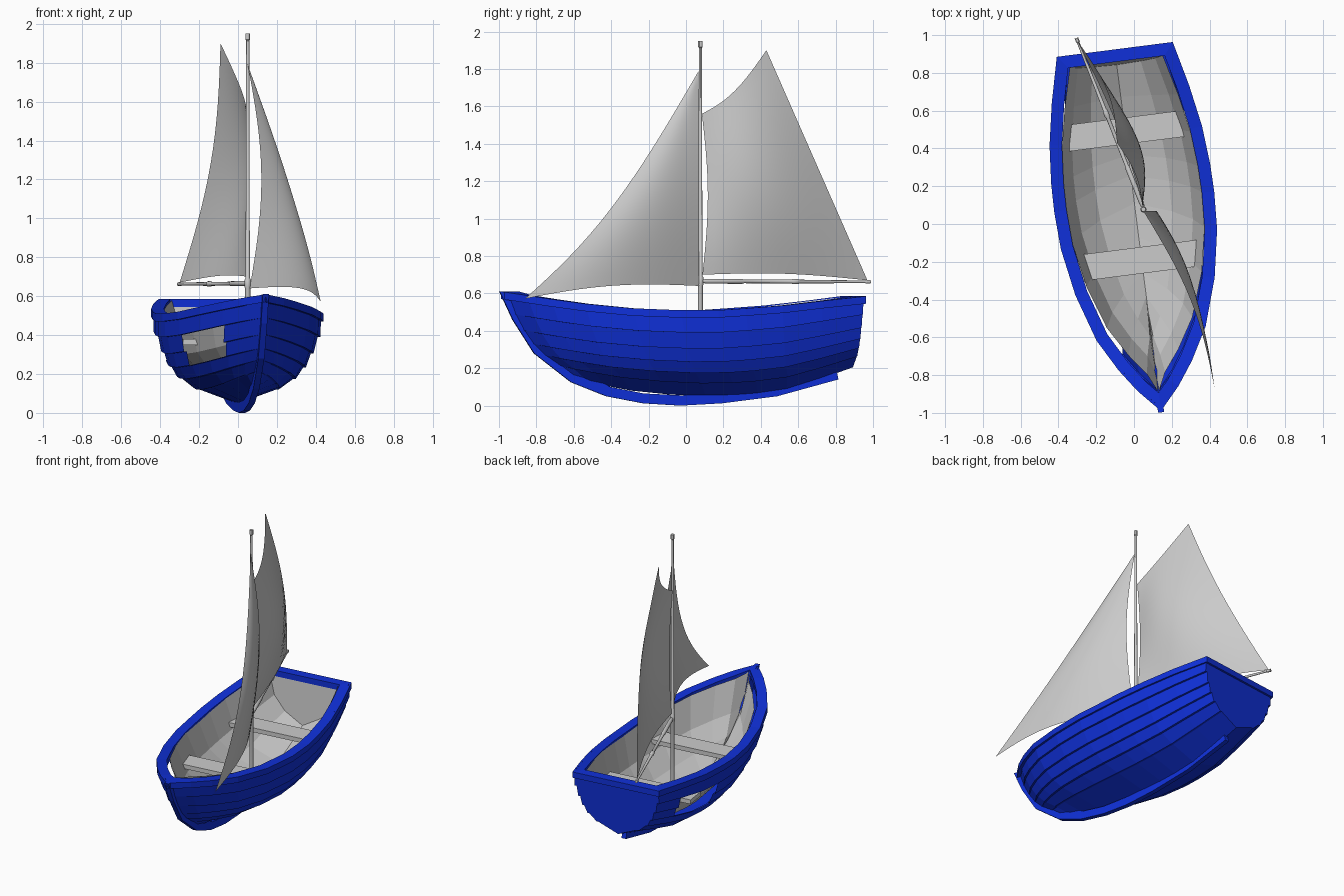
import bpy, bmesh
from math import sin, pi
from mathutils import Matrix, Vector

if "Cube" in bpy.data.objects:
    bpy.data.objects.remove(bpy.data.objects["Cube"])

BLUE = bpy.data.materials.new("blue_paint")
BLUE.diffuse_color = (0.005, 0.03, 0.7, 1)
BLUE.use_nodes = True
BLUE.node_tree.nodes["Principled BSDF"].inputs["Base Color"].default_value = BLUE.diffuse_color
# The hull is turned a little about z
HEADING = Matrix.Translation((0.02, -0.03, 0)) @ Matrix.Rotation(0.127, 4, 'Z')


def lerp(a, b, t):
    return a + (b - a) * t


def grid(name, rows, mat=None, xf=None, smooth=False, skip=(), cap=False, solid=True):
    """Skin rows of points with quads; skip = (row, column) cells left open."""
    bm = bmesh.new()
    vs = [[bm.verts.new(p) for p in r] for r in rows]
    for i in range(len(rows) - 1):
        for j in range(len(rows[0]) - 1):
            if (i, j) not in skip:
                bm.faces.new((vs[i][j], vs[i][j + 1], vs[i + 1][j + 1], vs[i + 1][j]))
    if cap:
        bm.faces.new(vs[-1])
    bmesh.ops.remove_doubles(bm, verts=bm.verts, dist=0.0005)
    if solid:
        bmesh.ops.recalc_face_normals(bm, faces=bm.faces)
    for f in bm.faces:
        f.smooth = smooth
    if xf:
        bm.transform(xf)
    me = bpy.data.meshes.new(name)
    bm.to_mesh(me)
    bm.free()
    ob = bpy.data.objects.new(name, me)
    bpy.context.collection.objects.link(ob)
    if mat:
        me.materials.append(mat)
    return ob


# Hull stations: sheer y, half beam, sheer z, keel z
STATIONS = [(-.95, 0, .61, .15), (-.84, .10, .59, .125), (-.72, .185, .57, .105),
            (-.55, .28, .545, .08), (-.30, .36, .52, .06), (-.05, .405, .51, .05),
            (.15, .415, .51, .053), (.30, .412, .52, .062), (.50, .395, .535, .085),
            (.72, .355, .56, .14), (.95, .30, .585, .205)]
# Plank edges: height fraction, width fraction, y where the edge meets the stem
EDGES = [(1, 1, -.95), (.74, .96, -.905), (.555, .88, -.86), (.40, .79, -.81),
         (.27, .67, -.75), (.15, .46, -.67), (0, 0, -.58)]


def hull_point(st, f, g, bow, lap=0):
    y, w, sz, kz = st
    s = (y + .95) / 1.9
    return Vector((w * g + lap * min(1, w / .1), lerp(bow, lerp(.93, .95, f), s),
                   lerp(kz, sz, f)))


def mirrored(pts):
    return [Vector((-p.x, p.y, p.z)) for p in pts] + pts[::-1]


# Clinker hull: each plank's lower edge laps outside the next one
rows = []
for st in STATIONS:
    half = []
    for a, b in zip(EDGES, EDGES[1:]):
        half += [hull_point(st, *a), hull_point(st, *b, lap=.014 if b[0] else 0)]
    rows.append(mirrored(half))
# Missing planks on the left side
holes = {(i, j) for i in (2, 3, 7, 8) for j in (2, 3, 4)}
grid("hull_planks", rows, BLUE, HEADING, skip=holes, cap=True)

# Inner lining
rows = []
for y, w, sz, kz in STATIONS:
    half = []
    for f, g, bow in ((.98, 1, -.95), (.5, .86, -.84), (.22, .6, -.72), (0, 0, -.58)):
        p = hull_point((y, w, sz, kz), f, g, bow)
        p.x = max(0, p.x - .052)
        p.y = p.y * .93 + .015
        p.z += .045 * (1 - f)
        half.append(p)
    rows.append(mirrored(half))
grid("inner_lining", rows, None, HEADING, cap=True)

# Rim: box section swept round the sheer outline
outline = [Vector((-w, y, z)) for y, w, z, _ in STATIONS]
outline += [Vector((w, y, z)) for y, w, z, _ in STATIONS[:0:-1]]
rows = []
for i, p in enumerate(outline):
    a = (p - outline[i - 1]).to_2d().normalized()
    b = (outline[(i + 1) % len(outline)] - p).to_2d().normalized()
    na, nb = Vector((a.y, -a.x)), Vector((b.y, -b.x))
    if na.dot(Vector((-p.x, -p.y))) < 0:
        na = -na
    if nb.dot(Vector((-p.x, -p.y))) < 0:
        nb = -nb
    m = (na + nb) / (1 + na.dot(nb))
    m = Vector((m.x, m.y, 0))
    o, n = p - m * .012, p + m * .054
    d = Vector((0, 0, .04))
    rows.append([o, n, n - d, o - d, o])
grid("rim", rows + rows[:1], BLUE, HEADING)

# Stem and keel bar: outer y, z then inner y, z
BAR = [(-.975, .61, -.86, .60), (-.905, .46, -.80, .47), (-.79, .28, -.70, .33),
       (-.59, .125, -.54, .19), (-.40, .05, -.38, .10), (-.20, .012, -.2, .065),
       (0, 0, 0, .055), (.22, .012, .22, .06), (.52, .05, .51, .095), (.85, .14, .84, .19)]
rows = []
for oy, oz, iy, iz in BAR:
    r = [Vector(c) for c in ((-.016, oy, oz), (.016, oy, oz), (.016, iy, iz), (-.016, iy, iz))]
    rows.append(r + [r[0]])
keel = grid("keel_and_stem", [[sum(r[:4], Vector()) / 4] * 5 for r in rows[:1]] + rows
            + [[sum(r[:4], Vector()) / 4] * 5 for r in rows[-1:]], BLUE, HEADING)

# Bench seats
for name, y, half in (("front_seat", -.163, .335), ("rear_seat", .527, .345)):
    bpy.ops.mesh.primitive_cube_add(size=1)
    ob = bpy.context.object
    ob.name = name
    ob.matrix_world = HEADING @ Matrix.Translation((0, y, .365)) @ Matrix.Diagonal(
        (half * 2, .14, .03, 1))


# Round spars made of rings along an axis
def spar(name, a, b, profile, sides=12):
    a, b = Vector(a), Vector(b)
    xf = Matrix.Translation(a) @ (b - a).to_track_quat('Z', 'Y').to_matrix().to_4x4()
    length = (b - a).length
    ring = [Matrix.Rotation(2 * pi * k / sides, 3, 'Z') @ Vector((1, 0, 0))
            for k in range(sides + 1)]
    prof = [(profile[0][0], 0)] + profile + [(profile[-1][0], 0)]
    ob = grid(name, [[Vector((v.x * r, v.y * r, t * length)) for v in ring]
                     for t, r in prof], None, xf)
    bpy.ops.object.select_all(action='DESELECT')
    ob.select_set(True)
    bpy.context.view_layer.objects.active = ob
    bpy.ops.object.shade_smooth_by_angle()


spar("mast", (.05, .077, .09), (.05, .077, 1.95),
     [(0, .014), (.295, .013), (.3, .016), (.32, .016), (.325, .011), (.98, .008),
      (.983, .012), (1, .012)])
spar("boom", (.05, .085, .665), (-.305, .985, .662),
     [(0, .008), (.03, .013), (.24, .013), (.25, .010), (.53, .010), (.54, .014),
      (.57, .014), (.58, .010), (.97, .007), (.975, .01), (1, .01)])

# Mainsail
N = 16
tack, clew, peak, throat = (Vector(c) for c in (
    (.05, .088, .70), (-.30, .97, .67), (-.09, .43, 1.90), (.045, .085, 1.56)))
rows = []
for i in range(N + 1):
    u, row = i / N, []
    for j in range(N + 1):
        v = j / N
        p = tack.lerp(clew, u).lerp(throat.lerp(peak, u), v)
        su, sv = sin(pi * u), sin(pi * v)
        p.x += .08 * su * (.4 + .6 * sv) + .055 * u * sv
        p.y += .03 * sv * (1 - u)
        p.z += .02 * su * (1 - v) - .05 * su * v
        row.append(p)
    rows.append(row)
grid("mainsail", rows, smooth=True)

# Jib
head, foot_in, foot_out = (Vector(c) for c in (
    (.05, .068, 1.79), (.06, .07, .64), (.425, -.86, .572)))
rows = []
for i in range(N + 1):
    v, row = i / N, []
    sv = sin(pi * v)
    leech = head.lerp(foot_in, v) + Vector((.065 * sv, 0, 0))
    luff = head.lerp(foot_out, v) + Vector((.06 * sv, 0, -.12 * sv))
    for j in range(N + 1):
        su = sin(pi * j / N)
        row.append(leech.lerp(luff, j / N) + Vector((.075 * su * v, 0, .035 * su * v)))
    rows.append(row)
grid("jib", rows, smooth=True)
